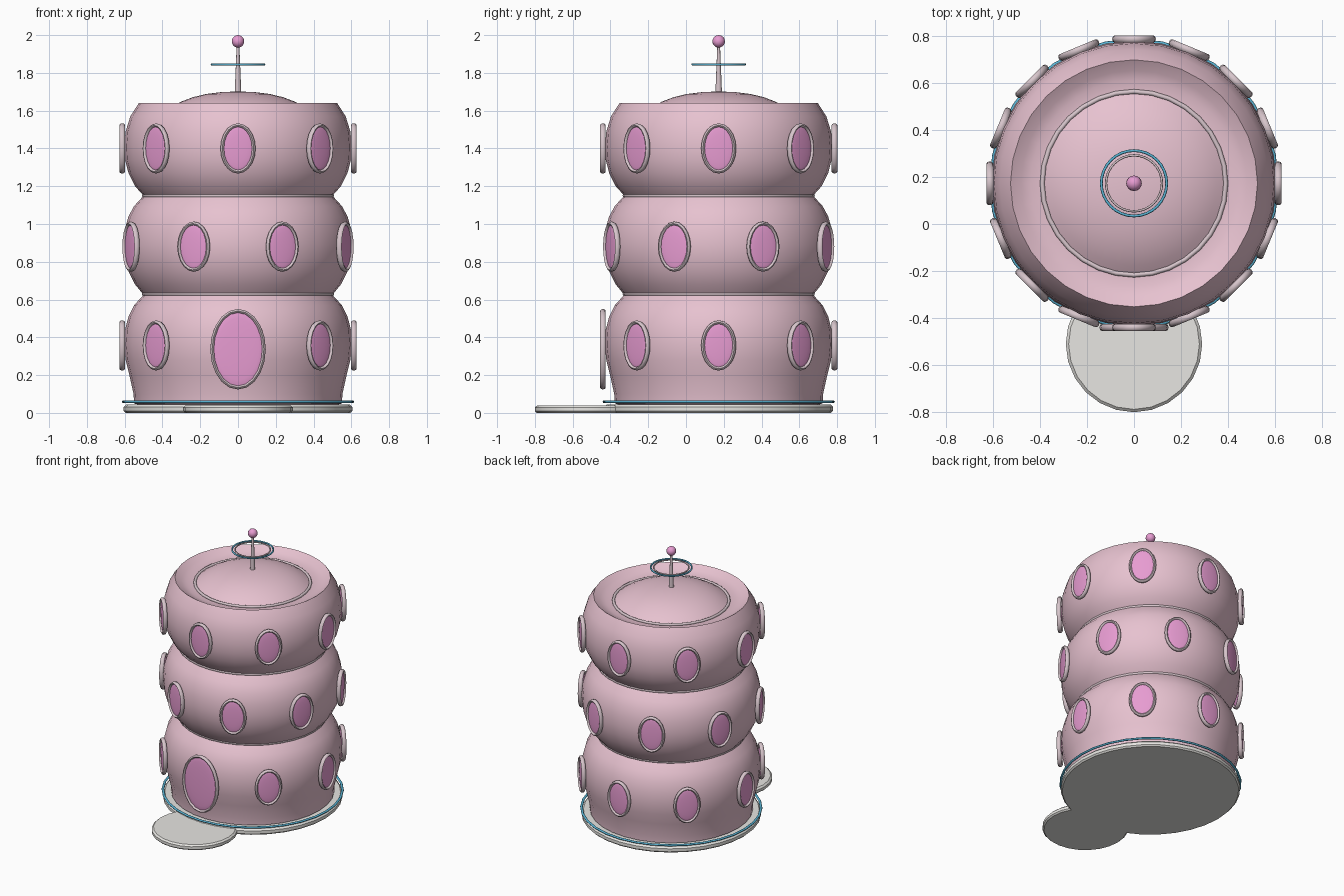
import bpy, bmesh
from math import sin, cos, pi, radians
from mathutils import Matrix

if "Cube" in bpy.data.objects:
    bpy.data.objects.remove(bpy.data.objects["Cube"])

CY = 0.173  # tower axis in y


def material(name, rgb):
    m = bpy.data.materials.new(name)
    m.diffuse_color = (*rgb, 1)
    m.use_nodes = True
    m.node_tree.nodes["Principled BSDF"].inputs["Base Color"].default_value = m.diffuse_color
    return m


PINK = material("pink_shell", (0.80, 0.54, 0.63))
GLASS = material("magenta_glass", (0.80, 0.33, 0.64))
TRIM = material("pale_trim", (0.68, 0.56, 0.60))
STONE = material("stone", (0.80, 0.79, 0.76))
BLUE = material("blue_glow", (0.10, 0.45, 0.65))


def finish(name, bm, mat, matrix, angle=40):
    bmesh.ops.recalc_face_normals(bm, faces=bm.faces)
    me = bpy.data.meshes.new(name)
    bm.to_mesh(me)
    bm.free()
    me.materials.append(mat)
    ob = bpy.data.objects.new(name, me)
    bpy.context.collection.objects.link(ob)
    ob.matrix_world = matrix
    bpy.ops.object.select_all(action='DESELECT')
    ob.select_set(True)
    bpy.context.view_layer.objects.active = ob
    bpy.ops.object.shade_smooth_by_angle(angle=radians(angle))
    return ob


def at(x=0, y=CY, z=0):
    return Matrix.Translation((x, y, z))


def lathe(name, profile, mat, matrix, n=32):
    """Revolve (radius, z) points about z; radius 0 becomes a pole."""
    bm = bmesh.new()
    rows = []
    for r, z in profile:
        if r == 0:
            rows.append([bm.verts.new((0, 0, z))] * n)
        else:
            rows.append([bm.verts.new((r * cos(2 * pi * i / n), r * sin(2 * pi * i / n), z))
                         for i in range(n)])
    for a, b in zip(rows, rows[1:]):
        for i in range(n):
            j = (i + 1) % n
            bm.faces.new(list(dict.fromkeys((a[i], a[j], b[j], b[i]))))
    return finish(name, bm, mat, matrix)


def ring(name, rx, ry, width, depth, mat, matrix, n=32, k=8):
    """Elliptical ring in the xy plane with an oval cross-section."""
    bm = bmesh.new()
    rows = []
    for i in range(n):
        t = 2 * pi * i / n
        rows.append([bm.verts.new(((rx + width * cos(s)) * cos(t),
                                   (ry + width * cos(s)) * sin(t), depth * sin(s)))
                     for s in (2 * pi * j / k for j in range(k))])
    for i in range(n):
        a, b = rows[i], rows[(i + 1) % n]
        for j in range(k):
            bm.faces.new((a[j], b[j], b[(j + 1) % k], a[(j + 1) % k]))
    return finish(name, bm, mat, matrix, 60)


def ball(name, scale, mat, matrix, u=20, v=10):
    bm = bmesh.new()
    bmesh.ops.create_uvsphere(bm, u_segments=u, v_segments=v, radius=1)
    bmesh.ops.scale(bm, vec=scale, verts=bm.verts)
    return finish(name, bm, mat, matrix, 60)


def window(name, angle, z, w, h):
    """Oval pane and frame; angle 0 faces the front."""
    m = at(z=z) @ Matrix.Rotation(angle, 4, 'Z') @ at(y=-0.613) @ Matrix.Rotation(pi / 2, 4, 'X')
    ring(name + "_frame", w - 0.01, h - 0.01, 0.01, 0.015, TRIM, m, 20)
    ball(name + "_pane", (w - 0.01, h - 0.01, 0.010), GLASS, m)


# three-tier shell with a dished top
lathe("tower_shell", [
    (0, 0.012), (0.42, 0.012), (0.55, 0.05), (0.553, 0.10), (0.575, 0.20), (0.595, 0.28),
    (0.603, 0.36), (0.598, 0.44), (0.58, 0.51), (0.55, 0.57), (0.50, 0.625),
    (0.545, 0.68), (0.58, 0.75), (0.60, 0.82), (0.606, 0.89), (0.60, 0.97),
    (0.58, 1.04), (0.55, 1.095), (0.50, 1.15),
    (0.545, 1.20), (0.58, 1.27), (0.598, 1.34), (0.602, 1.41), (0.595, 1.49),
    (0.57, 1.57), (0.525, 1.64),
    (0.48, 1.612), (0.44, 1.598), (0.39, 1.595), (0, 1.595)], PINK, at())

# roof dome
lathe("roof_dome", [(0.39, 1.595), (0.35, 1.622), (0.30, 1.648), (0.24, 1.671),
                    (0.17, 1.688), (0.09, 1.698), (0, 1.702)], PINK, at())
ring("roof_ring", 0.39, 0.39, 0.010, 0.010, TRIM, at(z=1.60))

# waist trim between tiers
for i, z in enumerate((0.63, 1.15)):
    ring(f"waist_ring_{i + 1}", 0.497, 0.497, 0.012, 0.012, TRIM, at(z=z))

# base disc, glow ring and doorstep
slab = lambda r: [(0, 0), (r - 0.01, 0), (r, 0.01), (r, 0.032), (r - 0.012, 0.044), (0, 0.044)]
lathe("base_disc", slab(0.605), STONE, at())
ring("base_glow_ring", 0.606, 0.606, 0.009, 0.007, BLUE, at(z=0.059))
lathe("doorstep", [(r, z * 0.9) for r, z in slab(0.29)], STONE, at(y=-0.51), 24)

# door and windows, the middle tier staggered
window("door", 0, 0.337, 0.147, 0.213)
for i in range(8):
    a = i * pi / 4
    if i:
        window(f"lower_window_{i}", a, 0.357, 0.093, 0.133)
    window(f"middle_window_{i}", a + pi / 8, 0.88, 0.093, 0.133)
    window(f"upper_window_{i}", a, 1.40, 0.093, 0.133)

# antenna with ring pair and tip
lathe("antenna_mast", [(0, 1.68), (0.018, 1.68), (0.007, 1.95), (0, 1.95)], TRIM, at(), 12)
ring("antenna_glow_ring", 0.139, 0.139, 0.006, 0.006, BLUE, at(z=1.845))
ring("antenna_inner_ring", 0.119, 0.119, 0.005, 0.005, TRIM, at(z=1.845))
ball("antenna_tip", (0.033,) * 3, GLASS, at(z=1.967), 16, 10)
